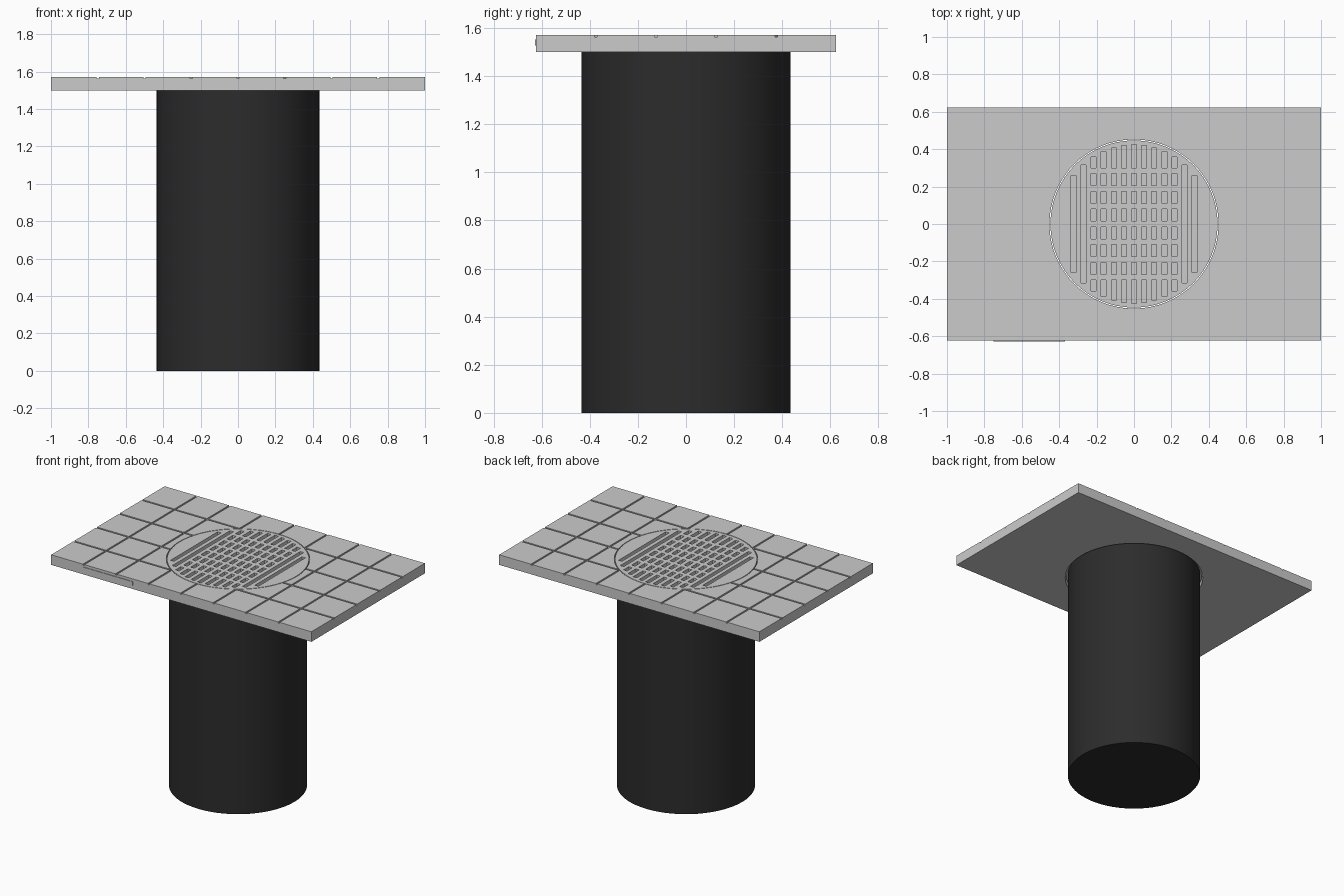
import bpy, bmesh, math
from mathutils import Matrix, Vector

if "Cube" in bpy.data.objects:
    bpy.data.objects.remove(bpy.data.objects["Cube"])


def make_object(name, bm):
    bmesh.ops.recalc_face_normals(bm, faces=bm.faces)
    mesh = bpy.data.meshes.new(name)
    bm.to_mesh(mesh)
    bm.free()
    ob = bpy.data.objects.new(name, mesh)
    bpy.context.collection.objects.link(ob)
    return ob


def boxes(name, ranges):
    """One object of boxes, each given as (x0, x1, y0, y1, z0, z1)."""
    bm = bmesh.new()
    for x0, x1, y0, y1, z0, z1 in ranges:
        centre = Vector((x0 + x1, y0 + y1, z0 + z1)) / 2
        size = Matrix.Diagonal((x1 - x0, y1 - y0, z1 - z0, 1))
        bmesh.ops.create_cube(bm, size=1, matrix=Matrix.Translation(centre) @ size)
    return make_object(name, bm)


def cylinder(name, radius, z0, z1, sides=64):
    bm = bmesh.new()
    bmesh.ops.create_cone(bm, cap_ends=True, segments=sides, radius1=radius,
                          radius2=radius, depth=z1 - z0,
                          matrix=Matrix.Translation((0, 0, (z0 + z1) / 2)))
    return make_object(name, bm)


def cut(ob, cutter):
    cutter.hide_render = True
    mod = ob.modifiers.new("cut", 'BOOLEAN')
    mod.operation = 'DIFFERENCE'
    mod.solver = 'EXACT'
    mod.object = cutter
    bpy.context.view_layer.objects.active = ob
    bpy.ops.object.modifier_apply(modifier=mod.name)
    bpy.data.objects.remove(cutter)


def smooth(ob):
    bpy.ops.object.select_all(action='DESELECT')
    ob.select_set(True)
    bpy.context.view_layer.objects.active = ob
    bpy.ops.object.shade_smooth_by_angle(angle=math.radians(30))


BOTTOM, TOP = 1.5, 1.57
HX, HY, TILE = 1.0, 0.623, 0.25

# Paved slab with a round opening and tile joints
slab = boxes("paved_slab", [(-HX, HX, -HY, HY, BOTTOM, TOP)])
cut(slab, cylinder("opening_cutter", 0.452, 1.4, 1.7))
g, depth = 0.006, 0.008
cut(slab, boxes("joint_cutter_y", [(i * TILE - g, i * TILE + g, -0.7, 0.7, TOP - depth, 1.6)
                                   for i in range(-3, 4)]))
cut(slab, boxes("joint_cutter_x", [(-1.1, 1.1, j * TILE - g, j * TILE + g, TOP - depth, 1.6)
                                   for j in (-1.5, -0.5, 0.5, 1.5)]))

# Grate disc: long slots, with crosspieces across the middle slots
grate = cylinder("drain_grate", 0.447, 1.525, TOP)
slots = []
for i in range(-6, 7):
    x = i * 0.054
    end = math.sqrt(0.425 ** 2 - (abs(x) + 0.0135) ** 2)
    stops = [-end]
    if abs(i) < 5:
        for k in range(-3, 4):
            y = k * 0.095
            stops += [y - 0.015, y + 0.015]
    stops.append(end)
    for y0, y1 in zip(stops[::2], stops[1::2]):
        slots.append((x - 0.0135, x + 0.0135, y0, y1, TOP - 0.025, 1.6))
cut(grate, boxes("slot_cutter", slots))

# Dark pipe below the grate
pipe = cylinder("drain_pipe", 0.435, 0, 1.525)
smooth(pipe)
dark = bpy.data.materials.new("dark_plastic")
dark.diffuse_color = (0.025, 0.025, 0.025, 1)
dark.use_nodes = True
dark.node_tree.nodes["Principled BSDF"].inputs["Base Color"].default_value = dark.diffuse_color
pipe.data.materials.append(dark)

# Plain thin plate on the front edge
boxes("front_plate", [(-0.75, -0.37, -HY - 0.004, -HY + 0.002, 1.527, 1.552)])
